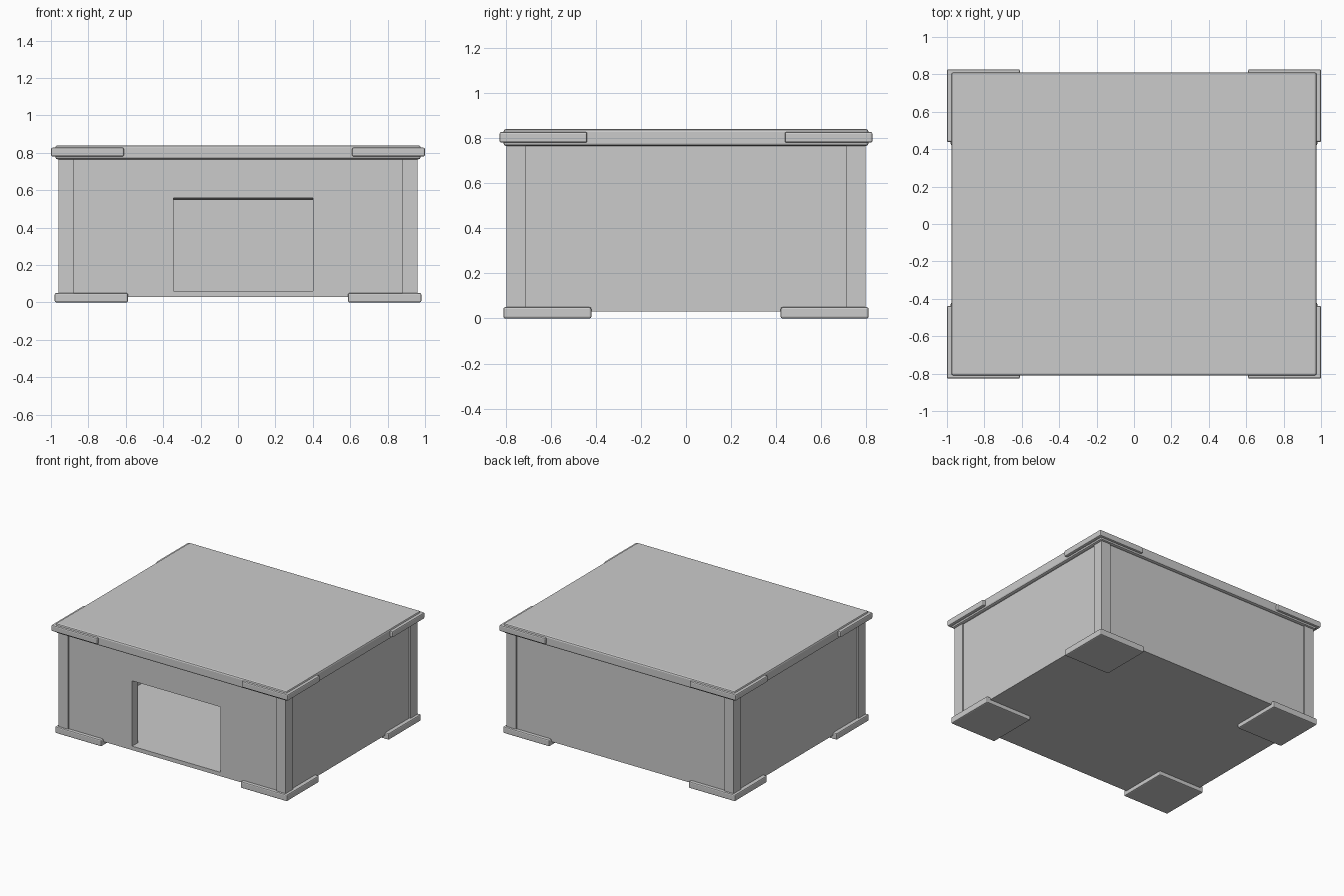
import bpy, bmesh

if "Cube" in bpy.data.objects:
    bpy.data.objects.remove(bpy.data.objects["Cube"])


def box(name, x0, x1, y0, y1, z0, z1, bevel=0.0, segments=2):
    """Axis-aligned box with optional rounded edges."""
    bm = bmesh.new()
    bmesh.ops.create_cube(bm, size=1)
    for v in bm.verts:
        v.co = ((x0 + x1) / 2 + v.co.x * (x1 - x0),
                (y0 + y1) / 2 + v.co.y * (y1 - y0),
                (z0 + z1) / 2 + v.co.z * (z1 - z0))
    if bevel:
        bmesh.ops.bevel(bm, geom=bm.edges[:], offset=bevel,
                        segments=segments, profile=0.5, affect='EDGES')
    me = bpy.data.meshes.new(name)
    bm.to_mesh(me)
    bm.free()
    ob = bpy.data.objects.new(name, me)
    bpy.context.collection.objects.link(ob)
    return ob


def cut(target, cutter):
    """Subtract the cutter from the target, then remove the cutter."""
    cutter.hide_render = True
    mod = target.modifiers.new("cut", 'BOOLEAN')
    mod.operation = 'DIFFERENCE'
    mod.solver = 'EXACT'
    mod.object = cutter
    bpy.context.view_layer.objects.active = target
    bpy.ops.object.modifier_apply(modifier=mod.name)
    bpy.data.objects.remove(cutter)


# Side walls and back wall
WX, WY, T = 0.95, 0.785, 0.07
Z0, Z1, FLOOR = 0.03, 0.775, 0.06
box("left_wall", -WX, -WX + T, -WY, WY, Z0, Z1)
box("right_wall", WX - T, WX, -WY, WY, Z0, Z1)
box("back_wall", -WX + T, WX - T, WY - T, WY, Z0, Z1)

# Front wall with the doorway, whose lintel slopes down slightly inwards
front = box("front_wall", -WX + T, WX - T, -WY, -WY + T, Z0, Z1)
door = box("doorway_cutter", -0.345, 0.40, -WY - 0.005, -WY + T + 0.005, FLOOR, 0.56)
for v in door.data.vertices:
    if v.co.z > 0.5 and v.co.y > -WY:
        v.co.z = 0.547
cut(front, door)

# Floor board
box("floor", -WX + T, WX - T, -WY + T, WY - T, Z0, FLOOR)

# Roof slab
box("roof", -0.977, 0.977, -0.81, 0.81, 0.765, 0.84, 0.012)

# Corner posts, feet and roof corner caps
for sx, side in ((-1, "left"), (1, "right")):
    for sy, end in ((-1, "front"), (1, "back")):
        def corner(part, xa, xb, ya, yb, z0, z1, bevel=0.0):
            xs, ys = sorted((sx * xa, sx * xb)), sorted((sy * ya, sy * yb))
            box(f"{end}_{side}_{part}", *xs, *ys, z0, z1, bevel)
        corner("post", 0.88, 0.96, 0.71, 0.795, Z0, Z1)
        corner("foot", 0.588, 0.98, 0.42, 0.81, 0.0, 0.05, 0.008)
        corner("roof_cap", 0.61, 1.0, 0.438, 0.827, 0.78, 0.827, 0.008)
